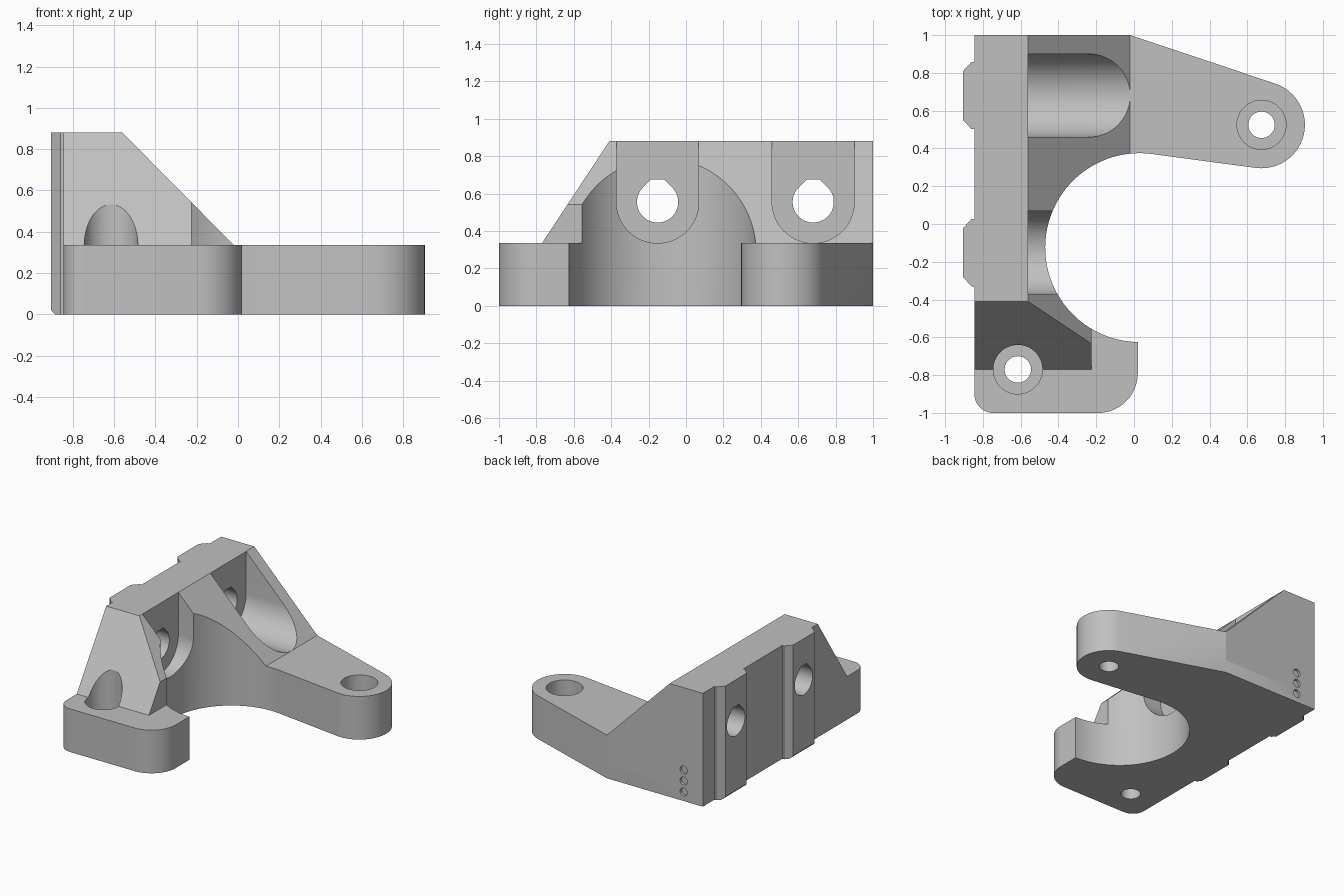
import bpy, bmesh, math
from mathutils import Vector

cube = bpy.data.objects.get("Cube")
if cube:
    bpy.data.objects.remove(cube, do_unlink=True)

grey = bpy.data.materials.new("plain grey")
grey.use_nodes = True
COLOUR = (0.53, 0.53, 0.53, 1)
grey.diffuse_color = COLOUR
grey.node_tree.nodes["Principled BSDF"].inputs["Base Color"].default_value = COLOUR

# Axis order: where profile (u, v) and depth w go in x, y, z
PLACE = {
    "x": lambda u, v, w: (w, u, v),
    "y": lambda u, v, w: (u, w, v),
    "z": lambda u, v, w: (u, v, w),
}


def prism(name, points, axis, low, high):
    """Extrude a closed profile along an axis."""
    bm = bmesh.new()
    face = bm.faces.new([bm.verts.new(PLACE[axis](u, v, low)) for u, v in points])
    moved = bmesh.ops.extrude_face_region(bm, geom=[face])["geom"]
    offset = Vector(PLACE[axis](0, 0, high - low))
    bmesh.ops.translate(bm, vec=offset, verts=[g for g in moved if isinstance(g, bmesh.types.BMVert)])
    bmesh.ops.recalc_face_normals(bm, faces=bm.faces)
    mesh = bpy.data.meshes.new(name)
    bm.to_mesh(mesh)
    bm.free()
    obj = bpy.data.objects.new(name, mesh)
    bpy.context.collection.objects.link(obj)
    mesh.materials.append(grey)
    return obj


def arc(cu, cv, r, start, end, steps=24):
    angles = [math.radians(start + (end - start) * i / steps) for i in range(steps + 1)]
    return [(cu + r * math.cos(a), cv + r * math.sin(a)) for a in angles]


def circle(cu, cv, r, steps=64):
    return arc(cu, cv, r, 0, 360, steps)[:-1]


def combine(target, tool, operation):
    """Apply a boolean and remove the tool."""
    tool.hide_render = True
    mod = target.modifiers.new("join", "BOOLEAN")
    mod.operation, mod.solver, mod.object = operation, "EXACT", tool
    bpy.context.view_layer.objects.active = target
    bpy.ops.object.modifier_apply(modifier=mod.name)
    bpy.data.objects.remove(tool, do_unlink=True)


BACK, BASE, TOP = -0.845, 0.335, 0.88
SHELF = -0.56
ARM = (0.675, 0.525)
FOOT = (-0.615, -0.77)
BOLTS = (-0.152, 0.68)
BOLT_Z = 0.555

# Base plate with arm and rounded foot
outline = [(BACK, 1), (-0.02, 1)]
outline += arc(*ARM, 0.23, 71.5, -97.6)
outline += [(0.08, 0.3725), (0.02, 0.2), (0.02, -0.8)]
outline += arc(-0.19, -0.79, 0.21, 0, -90)
outline += arc(-0.745, -0.9, 0.1, -90, -180, 12)
bracket = prism("mounting_bracket", outline, "z", 0, BASE)

# Sloped upright, trimmed at its front end
upright = prism("upright", [(BACK, 0.1), (-0.02, 0.1), (-0.02, BASE), (SHELF, TOP), (BACK, TOP)],
                "y", -0.77, 1)
side_trim = prism("side_trim", [(-0.225, -1.2), (0.3, -1.2), (0.3, -0.3), (-0.225, -0.3)], "z", 0, 1.2)
front_trim = prism("front_trim", [(-0.77, BASE), (-0.41, TOP), (-0.278, 1.08), (-1.2, 1.08), (-1.2, BASE)],
                   "x", -1.2, 0.3)
combine(upright, side_trim, "DIFFERENCE")
combine(upright, front_trim, "DIFFERENCE")
combine(bracket, upright, "UNION")

# Chamfered locating ribs on the back
for y in BOLTS:
    rib_plan = [(-0.7, y + 0.178), (-0.86, y + 0.178), (-0.905, y + 0.13),
                (-0.905, y - 0.13), (-0.86, y - 0.178), (-0.7, y - 0.178)]
    rib = prism("rib", rib_plan, "z", 0, TOP)
    bevel = prism("rib_bevel", [(-0.925, 0.04), (-0.925, -0.04), (-0.845, -0.04)], "y", y - 0.3, y + 0.3)
    combine(rib, bevel, "DIFFERENCE")
    combine(bracket, rib, "UNION")

# Large round clearance
combine(bracket, prism("round_clearance", circle(0.03, -0.125, 0.5, 128), "z", -0.2, 1.2), "DIFFERENCE")

# Open-topped pockets and teardrop bolt holes through the back
for y in BOLTS:
    pocket = arc(y, BOLT_Z, 0.22, 180, 360, 32) + [(y + 0.22, 1.1), (y - 0.22, 1.1)]
    combine(bracket, prism("bolt_pocket", pocket, "x", SHELF, 0.2), "DIFFERENCE")
    teardrop = arc(y, BOLT_Z, 0.11, 135, 405, 40)
    teardrop += [(y + 0.036, BOLT_Z + 0.12), (y - 0.036, BOLT_Z + 0.12)]
    combine(bracket, prism("bolt_hole", teardrop, "x", -1.1, -0.4), "DIFFERENCE")

# Counterbored vertical screw holes
for centre in (ARM, FOOT):
    combine(bracket, prism("counterbore", circle(*centre, 0.13), "z", 0.15, 1.2), "DIFFERENCE")
    combine(bracket, prism("screw_hole", circle(*centre, 0.07, 48), "z", -0.2, 0.3), "DIFFERENCE")

# Three shallow dimples on the rear end
for z in (0.07, 0.155, 0.24):
    combine(bracket, prism("dimple", circle(-0.68, z, 0.031, 24), "y", 0.98, 1.1), "DIFFERENCE")

bpy.ops.object.select_all(action="DESELECT")
bracket.select_set(True)
bpy.context.view_layer.objects.active = bracket
bpy.ops.object.shade_smooth_by_angle(angle=math.radians(25))
